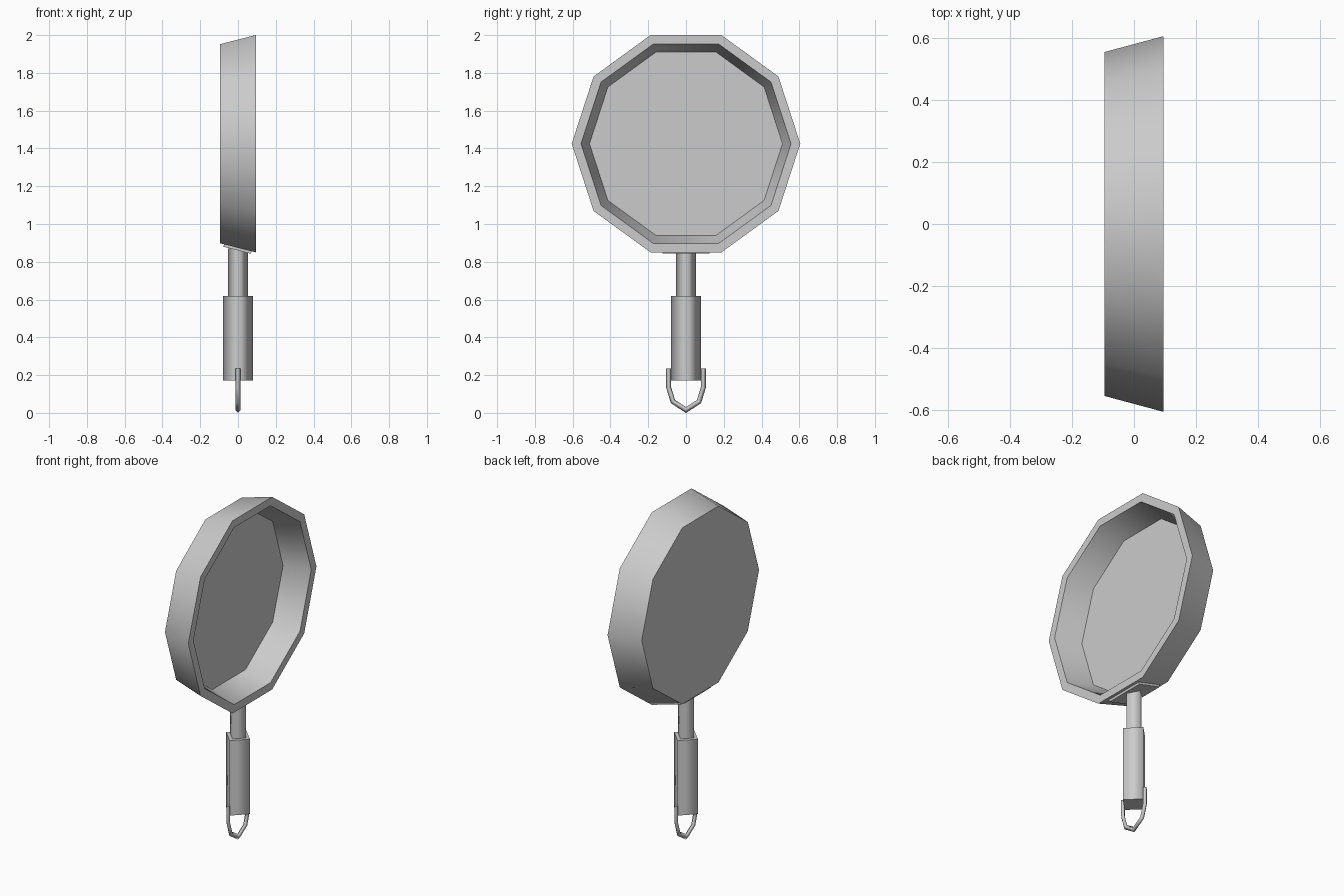
import bpy, bmesh, math
from mathutils import Matrix, Vector

if "Cube" in bpy.data.objects:
    bpy.data.objects.remove(bpy.data.objects["Cube"])

# One plain metal grey for every part
metal = bpy.data.materials.new("grey_metal")
metal.use_nodes = True
grey = (0.6, 0.6, 0.6, 1)
metal.diffuse_color = grey
metal.node_tree.nodes["Principled BSDF"].inputs["Base Color"].default_value = grey


def finish(name, bm):
    bmesh.ops.recalc_face_normals(bm, faces=bm.faces)
    mesh = bpy.data.meshes.new(name)
    bm.to_mesh(mesh)
    bm.free()
    mesh.materials.append(metal)
    obj = bpy.data.objects.new(name, mesh)
    bpy.context.collection.objects.link(obj)
    return obj


def skin(name, rings, matrix=Matrix()):
    """Bridge rings of points, cap both ends; smooth along, sharp at ends."""
    bm = bmesh.new()
    loops = [[bm.verts.new(matrix @ Vector(p)) for p in ring] for ring in rings]
    n = len(loops[0])
    for a, b in zip(loops, loops[1:]):
        for i in range(n):
            j = (i + 1) % n
            bm.faces.new((a[i], a[j], b[j], b[i])).smooth = True
    bm.faces.new(loops[0])
    bm.faces.new(loops[-1])
    return bm, loops


def turned(name, profile, sides, matrix=Matrix()):
    """Turn a (radius, height) profile around z, keeping every ring sharp."""
    angles = [math.pi / 2 + math.tau * i / sides for i in range(sides)]
    rings = [[(r * math.cos(a), r * math.sin(a), h) for a in angles]
             for r, h in profile]
    bm, loops = skin(name, rings, matrix)
    for loop in loops:
        for i in range(sides):
            bm.edges.get((loop[i - 1], loop[i])).smooth = False
    return finish(name, bm)


# Ten-sided pan, lying on its side and open towards +x
on_side = Matrix.Translation((0, 0, 1.425)) @ Matrix.Rotation(math.pi / 2, 4, 'Y')
turned("pan", [(0.554, -0.095), (0.605, 0.095), (0.556, 0.095), (0.511, -0.06)],
       10, on_side)

# Mounting plate following the slope of the pan wall
bm = bmesh.new()
place = (Matrix.Translation((-0.002, 0, 0.87)) @ Matrix.Rotation(0.25, 4, 'Y')
         @ Matrix.Diagonal((0.15, 0.25, 0.018, 1)))
bmesh.ops.create_cube(bm, size=1, matrix=place)
finish("mounting_plate", bm)

# Four-sided stem and grip
turned("handle_stem", [(0.052, 0.62), (0.052, 0.87)], 4)
turned("handle_grip", [(0.079, 0.172), (0.079, 0.62)], 4)

# Hanging loop: diamond section swept along a mirrored path
half = [(-0.092, 0.235), (-0.092, 0.135), (-0.069, 0.06), (0, 0.015)]
path = [Vector(p) for p in half + [(-y, z) for y, z in reversed(half[:-1])]]
radius = 0.013
rings = []
for i, p in enumerate(path):
    before = (p - path[max(i - 1, 0)]).normalized()
    after = (path[min(i + 1, len(path) - 1)] - p).normalized()
    along = (before + after).normalized()
    side = Vector((-along.y, along.x)) * radius / max(along.dot(before), along.dot(after))
    rings.append([(radius, p.x, p.y), (0, p.x + side.x, p.y + side.y),
                  (-radius, p.x, p.y), (0, p.x - side.x, p.y - side.y)])
bm, loops = skin("hanging_loop", rings)
for loop in (loops[0], loops[-1]):
    for i in range(4):
        bm.edges.get((loop[i - 1], loop[i])).smooth = False
finish("hanging_loop", bm)
